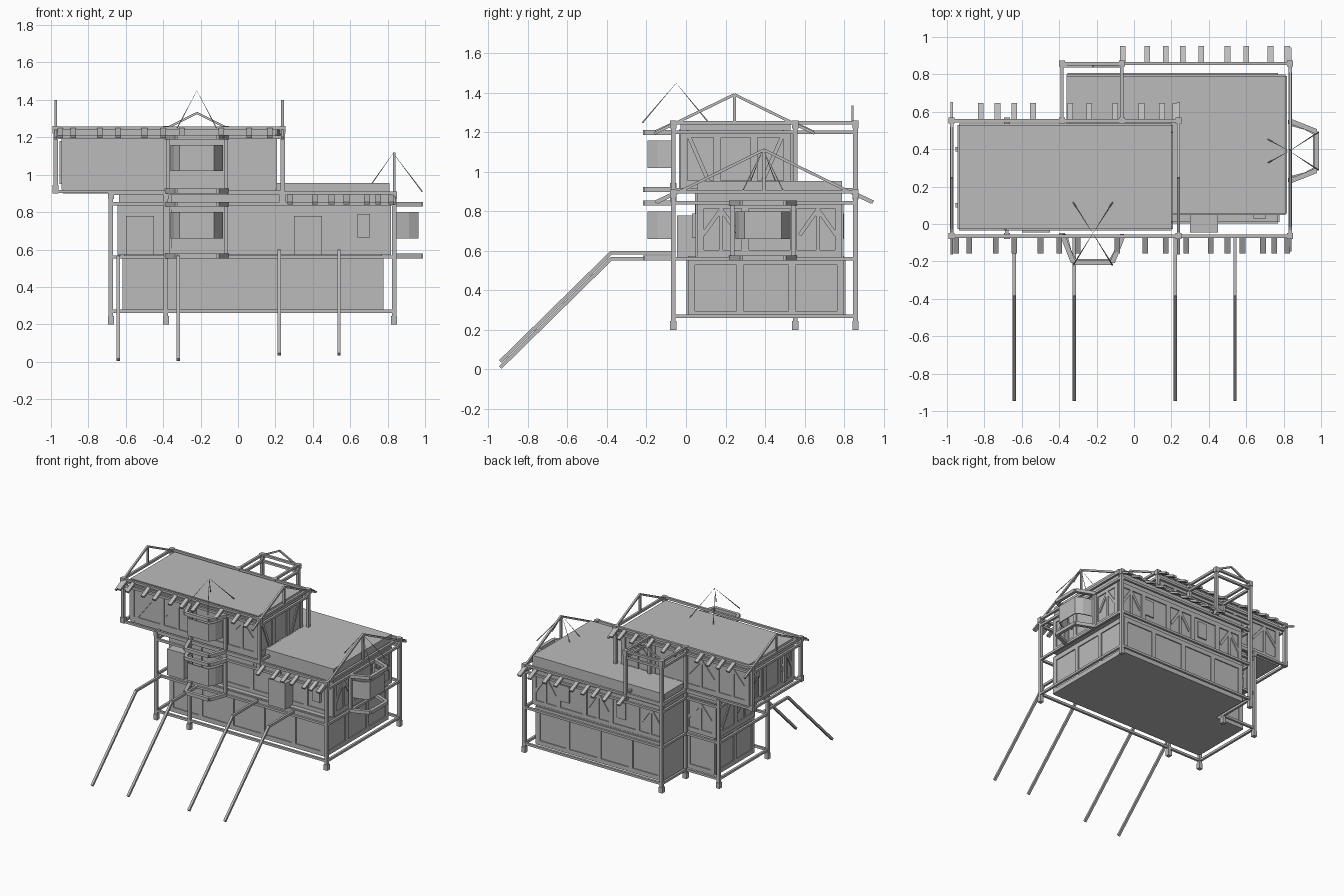
import bpy, bmesh
from mathutils import Vector as V, Matrix

cube = bpy.data.objects.get("Cube")
if cube:
    bpy.data.objects.remove(cube, do_unlink=True)

grey = bpy.data.materials.new("plain grey")
grey.use_nodes = True
grey.diffuse_color = (0.5, 0.5, 0.5, 1)
grey.node_tree.nodes["Principled BSDF"].inputs["Base Color"].default_value = (0.5, 0.5, 0.5, 1)


def finish(name, bm):
    mesh = bpy.data.meshes.new(name)
    bmesh.ops.recalc_face_normals(bm, faces=bm.faces)
    bm.to_mesh(mesh)
    bm.free()
    mesh.materials.append(grey)
    ob = bpy.data.objects.new(name, mesh)
    bpy.context.collection.objects.link(ob)
    return ob


def add_box(bm, lo, hi):
    lo, hi = V(lo), V(hi)
    bmesh.ops.create_cube(bm, size=1, matrix=Matrix.Translation((lo + hi) / 2) @ Matrix.Diagonal((*(hi - lo), 1)))


def box(name, lo, hi):
    bm = bmesh.new()
    add_box(bm, lo, hi)
    return finish(name, bm)


def add_beam(bm, a, b, w=0.02, d=None):
    """Square timber between two points."""
    a, b = V(a), V(b)
    rot = (b - a).to_track_quat('Z', 'Y').to_matrix().to_4x4()
    bmesh.ops.create_cube(bm, size=1, matrix=Matrix.Translation((a + b) / 2) @ rot
                          @ Matrix.Diagonal((w, d or w, (b - a).length, 1)))


def beams(name, segments, w=0.02):
    bm = bmesh.new()
    for a, b in segments:
        add_beam(bm, a, b, w)
    return finish(name, bm)


def post(name, x, y, z0, z1):
    """Post with a wider foot and head."""
    bm = bmesh.new()
    for z, h, r in ((z0, z1 - z0, 0.012), (z0, 0.045, 0.016), (z1 - 0.04, 0.04, 0.016)):
        add_box(bm, (x - r, y - r, z), (x + r, y + r, z + h))
    return finish(name, bm)


def loop(points, z):
    pts = [(x, y, z) for x, y in points]
    return list(zip(pts, pts[1:]))


F, B, M, L, R = -0.065, 0.858, 0.553, -0.385, 0.835    # frame lines
UL, UR, SL = -0.975, 0.238, -0.68

# Solid storeys
box("ground_floor", (L + 0.03, 0.01, 0.26), (0.77, 0.8, 0.575))
box("ground_floor_wing", (-0.61, 0.01, 0.26), (L + 0.04, 0.5, 0.575))
box("first_floor", (L + 0.025, 0.055, 0.57), (0.81, 0.79, 0.955))
box("first_floor_wing", (-0.635, 0.045, 0.57), (L + 0.03, 0.52, 0.92))
box("upper_floor", (-0.935, -0.028, 0.9), (0.2, 0.53, 1.25))

# Timber posts
for i, (x, y, z0, z1) in enumerate((
        (SL, F, 0.2, 0.91), (SL, M, 0.2, 0.91), (L, F, 0.2, 0.91), (R, F, 0.2, 0.91),
        (R, B, 0.2, 0.91), (L, B, 0.2, 1.26), (L, M, 0.2, 1.26), (-0.065, B, 0.86, 1.26),
        (-0.065, M, 0.9, 1.26), (UL, F, 0.9, 1.26), (UL, M, 0.9, 1.26),
        (UR, F, 0.85, 1.26), (UR, M, 0.9, 1.26))):
    post(f"post_{i}", x, y, z0, z1)

# Ring beams of the lower and upper frames
outline = [(SL, F), (R, F), (R, B), (L, B), (L, M), (SL, M), (SL, F)]
upper = [(UL, F), (UR, F), (UR, M), (UL, M), (UL, F)]
tower = [(L, M), (L, B), (-0.065, B), (-0.065, M)]
for z in (0.27, 0.56, 0.845, 0.9):
    beams(f"lower_ring_{z}", loop(outline, z), 0.018)
for z in (0.91, 1.2, 1.25):
    beams(f"upper_ring_{z}", loop(upper, z), 0.018)
    beams(f"tower_ring_{z}", loop(tower, z), 0.018)


# Timber framing on the wall faces
def framing(name, place, u0, u1, z0, z1, n, style=""):
    """Studs and rails over n bays; V = peaked brace, / = diagonal, . = plain."""
    s, seg = (u1 - u0) / n, []
    for z in (z0 + 0.018, z1 - 0.018):
        seg.append((place(u0, z), place(u1, z)))
    for i in range(n + 1):
        u = min(max(u0 + i * s, u0 + 0.018), u1 - 0.018)
        seg.append((place(u, z0), place(u, z1)))
    thin = []
    for i, c in enumerate(style):
        a, b, m = u0 + i * s + 0.03, u0 + (i + 1) * s - 0.03, u0 + (i + 0.5) * s
        if c == "V":
            top = z1 - 0.04
            thin += [(place(a, top - 0.13), place(m, top)), (place(m, top), place(b, top - 0.13)),
                     (place(m, z0), place(m, z1))]
        elif c in "/\\":
            za, zb = (z0, z1) if c == "/" else (z1, z0)
            thin.append((place(a, za), place(b, zb)))
    bm = bmesh.new()
    for group, w in ((seg, 0.036), (thin, 0.02)):
        for a, b in group:
            d = V(b) - V(a)
            n_axis = V(place(0, 0)) - V(place(0, 0, 1))
            side = d.cross(n_axis).normalized() * w / 2
            n_axis = n_axis.normalized() * 0.008
            corners = [V(e) + side * k + n_axis * m for e in (a, b) for k in (-1, 1) for m in (-1, 1)]
            bmesh.ops.convex_hull(bm, input=[bm.verts.new(c) for c in corners])
    return finish(name, bm)


def on_y(y):
    return lambda u, z, o=0: (u, y + o, z)


def on_x(x):
    return lambda u, z, o=0: (x + o, u, z)


framing("ground_front_frame", on_y(0.01), -0.61, 0.77, 0.26, 0.565, 5)
framing("ground_back_frame", on_y(0.8), L + 0.03, 0.77, 0.26, 0.565, 4)
framing("ground_right_frame", on_x(0.77), 0.01, 0.8, 0.26, 0.565, 3)
framing("ground_wing_back_frame", on_y(0.5), -0.61, L + 0.03, 0.26, 0.565, 1)
framing("ground_wing_end_frame", on_x(-0.61), 0.01, 0.5, 0.26, 0.565, 2)
framing("first_front_frame", on_y(0.055), -0.635, 0.81, 0.57, 0.85, 6)
framing("first_back_frame", on_y(0.79), L + 0.025, 0.81, 0.57, 0.85, 5, "V.V.V")
framing("first_right_frame", on_x(0.81), 0.055, 0.79, 0.57, 0.85, 3, "V.V")
framing("first_wing_back_frame", on_y(0.52), -0.635, L + 0.025, 0.57, 0.85, 1, "V")
framing("first_wing_end_frame", on_x(-0.635), 0.045, 0.52, 0.57, 0.85, 2, "V\\")
framing("upper_front_frame", on_y(-0.028), -0.935, 0.2, 0.92, 1.21, 4, "/V.V")
framing("upper_back_frame", on_y(0.53), -0.935, 0.2, 0.92, 1.21, 4, "VV.V")
framing("upper_end_frame", on_x(-0.935), -0.028, 0.53, 0.92, 1.21, 3, "V.V")
framing("upper_right_frame", on_x(0.2), -0.028, 0.53, 0.92, 1.21, 3, "\\./")

# Doors and windows
for i, x in enumerate((-0.6, 0.3)):
    box(f"door_{i}", (x, -0.045, 0.57), (x + 0.15, 0.06, 0.78))
box("front_window", (0.64, 0.03, 0.665), (0.705, 0.06, 0.79))
for i, x in enumerate((0.02, 0.52)):
    box(f"back_window_{i}", (x - 0.04, 0.78, 0.66), (x + 0.04, 0.8, 0.79))
for i, y in enumerate((0.1, 0.4)):
    box(f"end_window_{i}", (-0.955, y - 0.012, 0.95), (-0.93, y + 0.012, 1.18))


# Bay windows: open timber rings around a bent wall sheet
def bay(name, place, rings, sheets, jambs):
    plan = [(-0.16, 0), (-0.105, 0.14), (0.105, 0.14), (0.16, 0)]
    seg = []
    for z in rings:
        pts = [place(u, o, z) for u, o in plan]
        seg += zip(pts, pts[1:])
    beams(name + "_rings", seg, 0.026)
    beams(name + "_jambs", [(place(s * 0.155, 0, a), place(s * 0.155, 0, b))
                            for a, b in jambs for s in (-1, 1)], 0.022)
    bm = bmesh.new()
    for a, b in sheets:
        rows = [[bm.verts.new(place(u, o, z)) for u, o in
                 ((-0.14, 0.01), (-0.122, 0.08), (-0.093, 0.13), (0.093, 0.13), (0.122, 0.08), (0.14, 0.01))]
                for z in (a, b)]
        for i in range(5):
            bm.faces.new((rows[0][i], rows[0][i + 1], rows[1][i + 1], rows[1][i]))
    ob = finish(name + "_sheet", bm)
    ob.modifiers.new("thickness", 'SOLIDIFY').thickness = 0.008


bay("front_bay", lambda u, o, z: (-0.22 + u, F - o, z), (1.2, 0.912, 0.842, 0.565),
    ((1.02, 1.16), (0.66, 0.8)), ((0.91, 1.2), (0.565, 0.842)))
bay("right_bay", lambda u, o, z: (R + o, 0.39 + u, z), (0.842, 0.565), ((0.66, 0.8),), ((0.565, 0.842),))

# Gable trusses
for i, x in enumerate((UL, UR)):
    beams(f"upper_gable_{i}", [((x, -0.16, 1.195), (x, 0.245, 1.392)), ((x, 0.65, 1.195), (x, 0.245, 1.392)),
                               ((x, 0.245, 1.25), (x, 0.245, 1.39))], 0.014)
beams("lower_gable", [((R, -0.145, 0.845), (R, 0.395, 1.112)), ((R, 0.94, 0.845), (R, 0.395, 1.112)),
                      ((R, 0.395, 0.9), (R, 0.395, 1.11))], 0.014)
beams("tower_gable", [((x, B - 0.015, 1.25), (-0.22, B - 0.015, 1.33)) for x in (-0.38, -0.06)], 0.012)


# Sloping rafter ends
def rafters(name, xs, y, z, out):
    bm = bmesh.new()
    for x in xs:
        add_beam(bm, (x, y, z), (x, y + out * 0.09, z - 0.042), 0.03, 0.016)
    return finish(name, bm)


rafters("upper_front_rafters", (-0.95, -0.88, -0.74, -0.64, -0.5, -0.4, -0.3, -0.09, 0.06, 0.17), F, 1.245, -1)
rafters("upper_back_rafters", (-0.82, -0.73, -0.64, -0.54, -0.34, -0.24, -0.1, 0.04, 0.15, 0.22), M, 1.245, 1)
rafters("lower_front_rafters", (0.28, 0.41, 0.5, 0.58, 0.69, 0.75, 0.82), F, 0.89, -1)
rafters("lower_back_rafters", (-0.06, 0.07, 0.17, 0.26, 0.36, 0.5, 0.6, 0.73, 0.82), B, 0.89, 1)

# Bent ramp rails at the front
for i, (x, z) in enumerate(((-0.64, 0.56), (-0.32, 0.56), (0.22, 0.59), (0.54, 0.59))):
    beams(f"ramp_rail_{i}", [((x, F, z), (x, -0.383, z)), ((x, -0.38, z), (x, -0.94, z - 0.55))], 0.018)


# Fine tapering stays above the bays
def stays(name, tip, feet):
    bm = bmesh.new()
    for f in feet:
        d = V(tip) - V(f)
        bmesh.ops.create_cone(bm, segments=4, radius1=0.004, radius2=0.0005, depth=d.length, cap_ends=True,
                              matrix=Matrix.Translation((V(tip) + V(f)) / 2) @ d.to_track_quat('Z', 'Y').to_matrix().to_4x4())
    return finish(name, bm)


stays("front_stays", (-0.22, -0.05, 1.45), [(-0.22 + s * 0.105, y, 1.25) for s in (-1, 1) for y in (-0.22, 0.115)])
stays("right_stays", (0.83, 0.39, 1.115), [(x, 0.39 + s * k, 0.91) for s in (-1, 1) for x, k in ((0.985, 0.1), (0.685, 0.08))])
